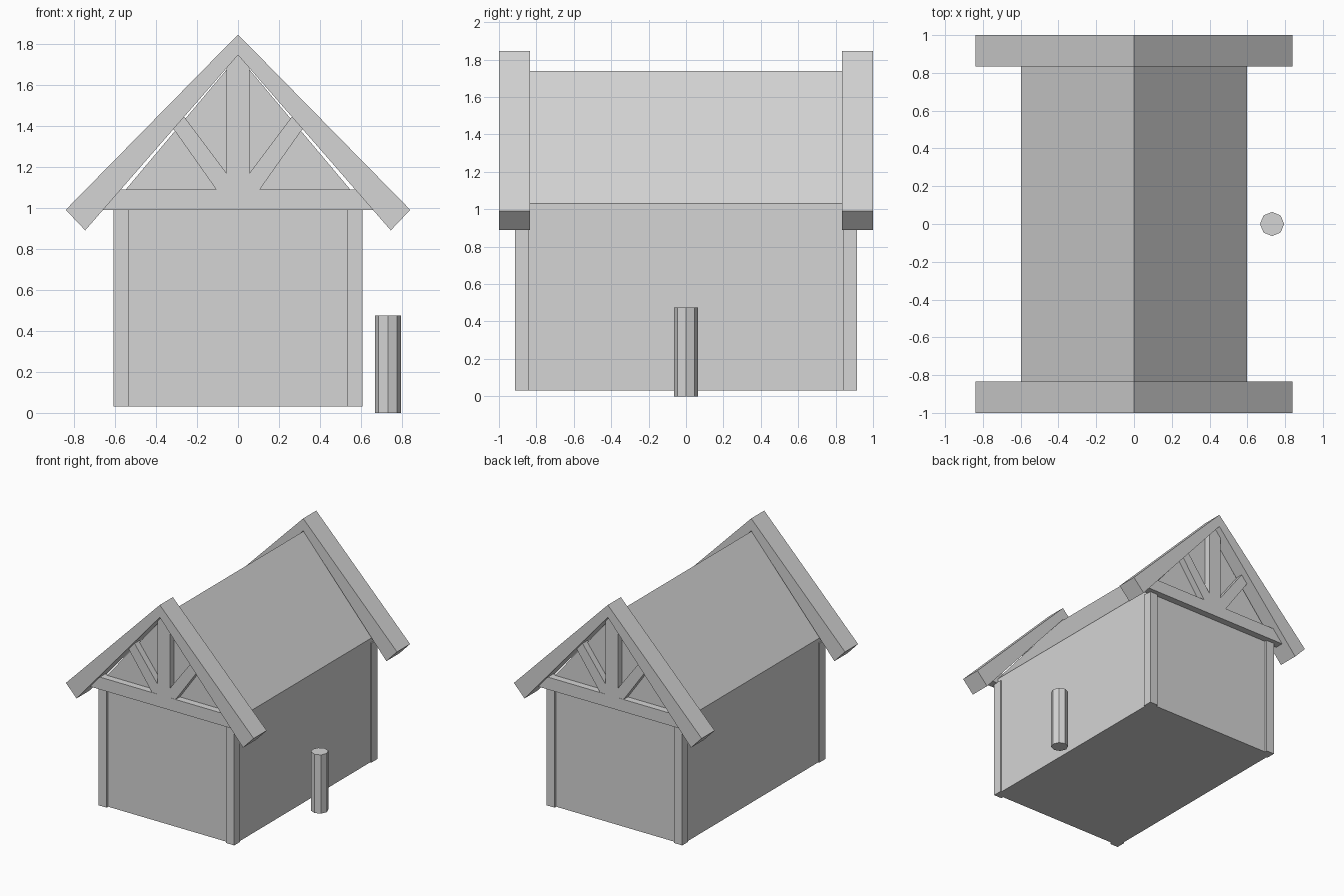
import bpy
import bmesh

if "Cube" in bpy.data.objects:
    bpy.data.objects.remove(bpy.data.objects["Cube"])

# One grey for the whole model
grey = bpy.data.materials.new("plain_grey")
grey.diffuse_color = (0.66, 0.66, 0.66, 1)
grey.use_nodes = True
grey.node_tree.nodes["Principled BSDF"].inputs["Base Color"].default_value = grey.diffuse_color


def finish(name, bm):
    bmesh.ops.recalc_face_normals(bm, faces=bm.faces)
    mesh = bpy.data.meshes.new(name)
    bm.to_mesh(mesh)
    bm.free()
    mesh.materials.append(grey)
    obj = bpy.data.objects.new(name, mesh)
    bpy.context.collection.objects.link(obj)
    return obj


def prism(name, outline, y0, y1):
    """Extrude an (x, z) outline from y0 to y1."""
    bm = bmesh.new()
    face = bm.faces.new([bm.verts.new((x, y0, z)) for x, z in outline])
    new = bmesh.ops.extrude_face_region(bm, geom=[face])["geom"]
    verts = [v for v in new if isinstance(v, bmesh.types.BMVert)]
    bmesh.ops.translate(bm, verts=verts, vec=(0, y1 - y0, 0))
    return finish(name, bm)


def box(x0, x1, z0, z1):
    return [(x0, z0), (x1, z0), (x1, z1), (x0, z1)]


# House body with pitched roof
prism("house_body", [(-0.597, 0.03), (0.597, 0.03), (0.597, 1.03),
                     (0, 1.74), (-0.597, 1.03)], -0.895, 0.895)

for end, s in (("front", -1), ("back", 1)):
    # Thick gable boards, tapering slightly towards the ridge
    prism(end + "_gable_boards",
          [(0, 1.845), (-0.84, 0.99), (-0.745, 0.89), (0, 1.745),
           (0.745, 0.89), (0.84, 0.99)], s * 0.833, s * 1.0)

    # Truss: tie beam and king post
    prism(end + "_tie_beam", [(-0.663, 0.99), (0.663, 0.99),
                              (0.572, 1.09), (-0.572, 1.09)], s * 0.88, s * 0.95)
    prism(end + "_king_post", [(-0.055, 1.08), (0.055, 1.08), (0.055, 1.684),
                               (0, 1.748), (-0.055, 1.684)], s * 0.88, s * 0.95)

    for side, m in (("left", -1), ("right", 1)):
        # Slanted brace from king post foot to gable board
        prism(f"{end}_{side}_brace",
              [(m * 0.04, 1.085), (m * 0.103, 1.085), (m * 0.315, 1.385),
               (m * 0.263, 1.445), (m * 0.04, 1.147)], s * 0.88, s * 0.948)
        # Corner post
        prism(f"{end}_{side}_corner_post",
              box(m * 0.535, m * 0.607, 0.03, 0.995), s * 0.84, s * 0.915)

# Free-standing eight-sided bollard
bm = bmesh.new()
bmesh.ops.create_cone(bm, cap_ends=True, segments=8, radius1=0.064,
                      radius2=0.064, depth=0.475)
bmesh.ops.translate(bm, verts=bm.verts, vec=(0.731, 0, 0.2375))
finish("bollard", bm)
